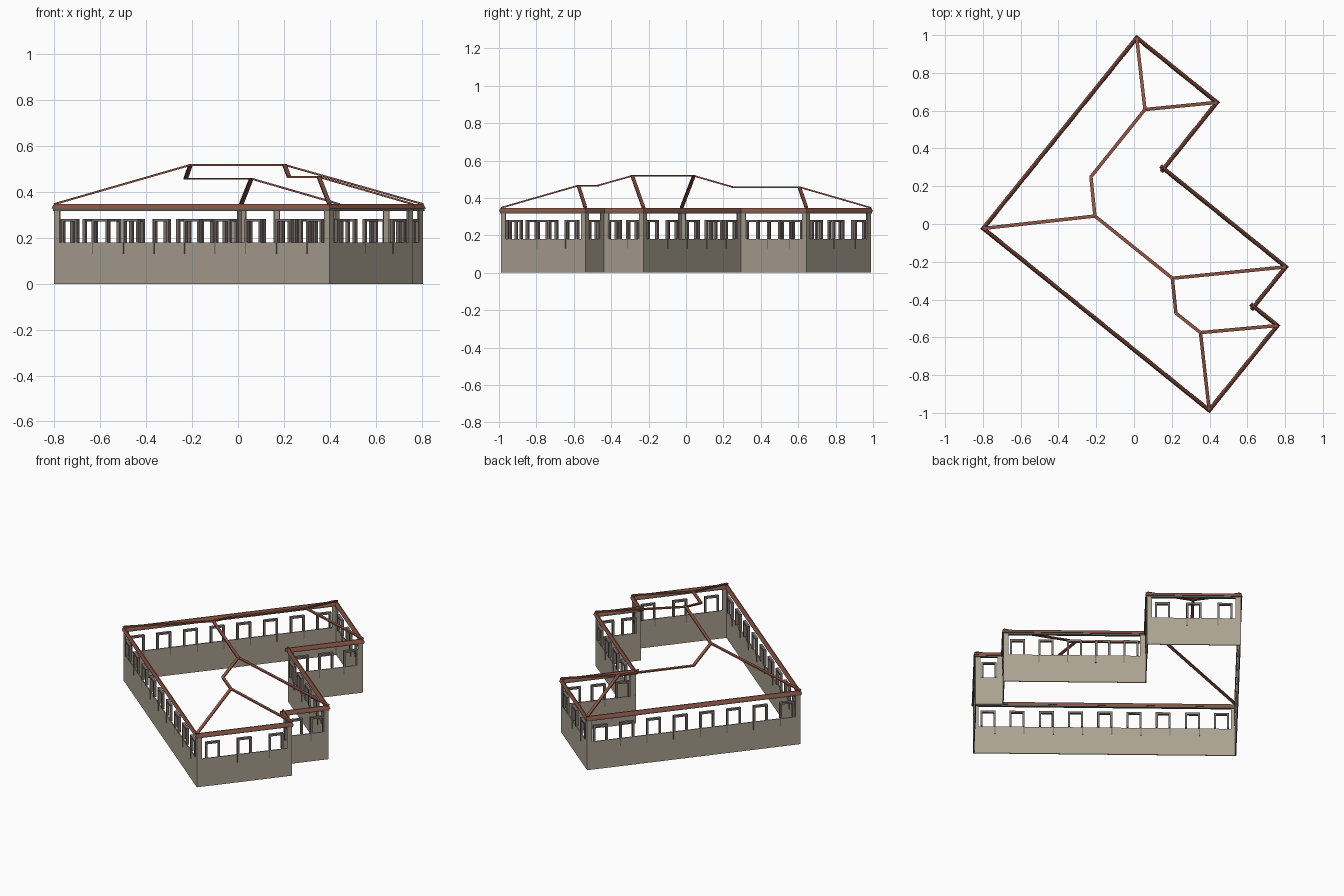
import bpy, bmesh
from mathutils import Vector

if "Cube" in bpy.data.objects:
    bpy.data.objects.remove(bpy.data.objects["Cube"])


def material(name, rgb):
    m = bpy.data.materials.new(name)
    m.use_nodes = True
    m.diffuse_color = (*rgb, 1)
    m.node_tree.nodes["Principled BSDF"].inputs["Base Color"].default_value = (*rgb, 1)
    return m


STONE = material("warm grey wall", (0.41, 0.36, 0.285))
FRAME = material("mauve grey frame", (0.21, 0.175, 0.16))
SOFFIT = material("olive grey soffit", (0.14, 0.135, 0.11))
RED = material("brick red trim", (0.275, 0.09, 0.06))

# Footprint: walk along two perpendicular directions, clockwise from the back corner
U, V = Vector((0.779, -0.627, 0)), Vector((0.627, 0.779, 0))
SIDES = [(U, 0.55, 3), (-V, 0.45, 3), (U, 0.83, 5), (-V, 0.27, 2),
         (U, 0.16, 1), (-V, 0.58, 3), (-U, 1.54, 9), (V, 1.30, 8)]
corners = [Vector((0.014, 0.989, 0))]
for d, length, _ in SIDES[:-1]:
    corners.append(corners[-1] + d * length)


def outward(d):
    return Vector((-d.y, d.x, 0))


def prism(bm, bottom, top):
    """Closed solid between two matching loops."""
    a = [bm.verts.new(p) for p in bottom]
    b = [bm.verts.new(p) for p in top]
    bm.faces.new(a[::-1])
    bm.faces.new(b)
    for i in range(len(a)):
        j = (i + 1) % len(a)
        bm.faces.new((a[i], a[j], b[j], b[i]))


def side_box(bm, i, s0, s1, o0, o1, z0, z1, slope=0):
    """Box on side i: range along it, range outward from it, height range."""
    d = SIDES[i][0]
    n = outward(d)

    def loop(a, b, z):
        return [corners[i] + d * s + n * o + Vector((0, 0, z))
                for s, o in ((s0, a), (s1, a), (s1, b), (s0, b))]
    prism(bm, loop(o0, o1, z0), loop(o0 + slope, o1 - slope, z1))


def ring(bm, o0, o1, z0, z1, slope=0):
    """Mitred band that follows the whole footprint, its sides leaning in by slope."""
    loops = []
    for o, z in ((o0, z0), (o1, z0), (o1 - slope, z1), (o0 + slope, z1)):
        loops.append([bm.verts.new(c + (outward(SIDES[i][0]) + outward(SIDES[i - 1][0])) * o
                                   + Vector((0, 0, z))) for i, c in enumerate(corners)])
    count = len(corners)
    for k in range(4):
        a, b = loops[k], loops[(k + 1) % 4]
        for i in range(count):
            j = (i + 1) % count
            bm.faces.new((a[i], a[j], b[j], b[i]))


def bar(bm, p, q, width=0.018, depth=0.008):
    """Flat roof member from p to q, lying on its wide side."""
    along = (q - p).normalized()
    w = along.cross(Vector((0, 0, 1))).normalized() * width / 2
    h = w.cross(along).normalized() * depth / 2
    section = (w + h, w - h, -w - h, -w + h)
    prism(bm, [p + s for s in section], [q + s for s in section])


def finish(bm, name, mat, under=None):
    bmesh.ops.recalc_face_normals(bm, faces=bm.faces)
    mesh = bpy.data.meshes.new(name)
    mesh.materials.append(mat)
    if under:
        mesh.materials.append(under)
        for f in bm.faces:
            f.normal_update()
            f.material_index = 1 if f.normal.z < -0.3 else 0
    bm.to_mesh(mesh)
    bm.free()
    obj = bpy.data.objects.new(name, mesh)
    bpy.context.scene.collection.objects.link(obj)


# Low parapet wall
SILL, HEAD, EAVE = 0.18, 0.283, 0.347
bm = bmesh.new()
ring(bm, -0.006, 0, 0, SILL)
finish(bm, "lower_wall", STONE)

# Corner posts, an angle piece at every corner
bm = bmesh.new()
for i, (d, length, _) in enumerate(SIDES):
    side_box(bm, i, 0, 0.03, -0.006, 0, SILL, 0.318)
    side_box(bm, i, length - 0.03, length, -0.006, 0, SILL, 0.318)
finish(bm, "corner_posts", STONE)

# Window frames: two jambs and a head, with one jamb running down the wall
bm = bmesh.new()
HALF, T = 0.044, 0.012
for i, (d, length, count) in enumerate(SIDES):
    bay = length / count
    for k in range(count):
        c = (k + 0.5) * bay
        side_box(bm, i, c - HALF, c - HALF + T, -0.014, 0.003, SILL, HEAD)
        side_box(bm, i, c + HALF - T, c + HALF, -0.014, 0.003, SILL, HEAD)
        side_box(bm, i, c - HALF + T, c + HALF - T, -0.014, 0.003, HEAD - T, HEAD)
        if k < count - 1:
            side_box(bm, i, c + HALF - 0.006, c + HALF, -0.009, 0.002, 0.13, SILL)
finish(bm, "window_frames", FRAME)

# Soffit beam under the eaves
bm = bmesh.new()
ring(bm, -0.012, 0.004, 0.317, 0.327)
finish(bm, "soffit_beam", SOFFIT)

# Eaves rail with sloping sides, its ends crossing at the two inner corners
RAIL = (-0.013, 0.009, 0.327, EAVE, 0.008)
bm = bmesh.new()
ring(bm, *RAIL)
for i in (1, 3):
    length = SIDES[i][1]
    side_box(bm, i, length + 0.012, length + 0.024, *RAIL)
    side_box(bm, i + 1, -0.024, -0.012, *RAIL)
finish(bm, "eaves_rail", RED, SOFFIT)

# Ridges and hips of the open roof
ridge = [Vector(p) for p in ((0.058, 0.606, 0.458), (-0.228, 0.25, 0.458), (-0.207, 0.042, 0.518),
                             (0.203, -0.287, 0.518), (0.222, -0.472, 0.466), (0.352, -0.575, 0.466))]
bm = bmesh.new()
for p, q in zip(ridge, ridge[1:]):
    bar(bm, p, q)
for r, c in ((0, 0), (0, 1), (2, 7), (3, 3), (5, 5), (5, 6)):
    bar(bm, ridge[r], corners[c] + Vector((0, 0, EAVE)))
finish(bm, "roof_ridges", RED)
